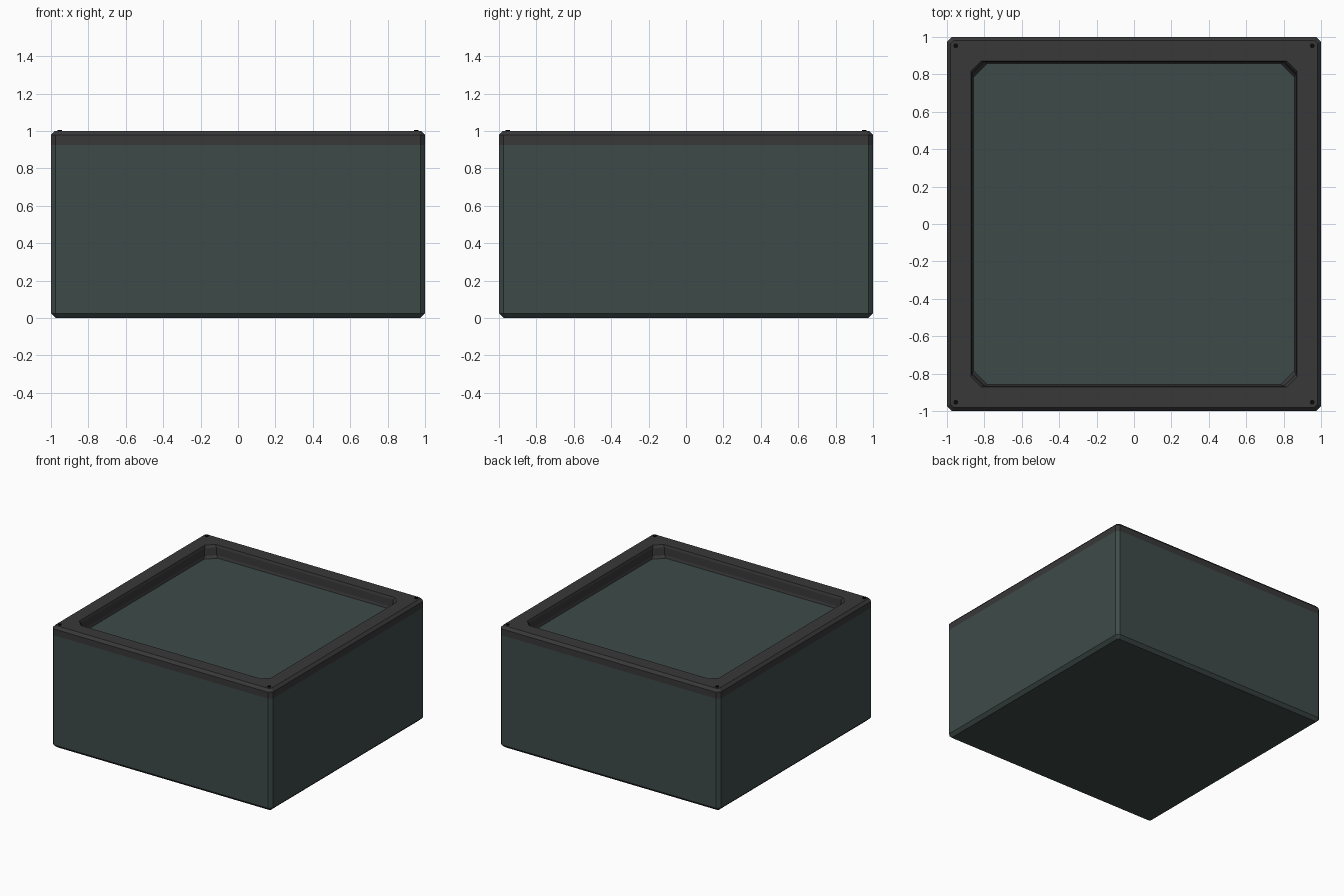
import bpy
import bmesh

if "Cube" in bpy.data.objects:
    bpy.data.objects.remove(bpy.data.objects["Cube"])


def material(name, color):
    m = bpy.data.materials.new(name)
    m.diffuse_color = color
    m.use_nodes = True
    m.node_tree.nodes["Principled BSDF"].inputs["Base Color"].default_value = m.diffuse_color
    return m


def ring(half, cut, z):
    # Square outline with cut corners
    a, b = half, half - cut
    return [(x, y, z) for x, y in ((a, -b), (a, b), (b, a), (-b, a),
                                   (-a, b), (-a, -b), (-b, -a), (b, -a))]


glass = material("tinted_panel", (0.048, 0.071, 0.066, 0.8))
metal = material("dark_frame", (0.04, 0.04, 0.04, 1))
black = material("rivet_black", (0.003, 0.003, 0.003, 1))

# One continuous skin: (half width, corner cut, height, material of band above)
FLOOR = 0.9
profile = [
    (0.975, 0.01, 0, 0), (1, 0.025, 0.025, 0),          # base and walls
    (1, 0.025, 0.926, 1), (1, 0.025, 0.978, 1),         # rim outside
    (0.98, 0.015, 1, 1), (0.872, 0.056, 1, 1),          # rim top
    (0.866, 0.062, 0.98, 1), (0.864, 0.066, FLOOR + 0.02, 1),
    (0.858, 0.074, FLOOR, 0),                           # recess floor
]
bm = bmesh.new()
loops = [[bm.verts.new(p) for p in ring(*r[:3])] for r in profile]
bm.faces.new(loops[0][::-1])
bm.faces.new(loops[-1])
for k in range(len(loops) - 1):
    lo, hi = loops[k], loops[k + 1]
    for i in range(8):
        j = (i + 1) % 8
        f = bm.faces.new((lo[i], lo[j], hi[j], hi[i]))
        f.material_index = profile[k][3]
bmesh.ops.recalc_face_normals(bm, faces=bm.faces[:])
mesh = bpy.data.meshes.new("framed_block")
bm.to_mesh(mesh)
bm.free()
mesh.materials.append(glass)
mesh.materials.append(metal)
block = bpy.data.objects.new("framed_block", mesh)
bpy.context.collection.objects.link(block)

# Small corner rivets
for x in (-0.953, 0.953):
    for y in (-0.953, 0.953):
        bpy.ops.mesh.primitive_cylinder_add(vertices=12, radius=0.013,
                                            depth=0.016, location=(x, y, 0.998))
        rivet = bpy.context.object
        rivet.name = "corner_rivet"
        rivet.data.materials.append(black)
